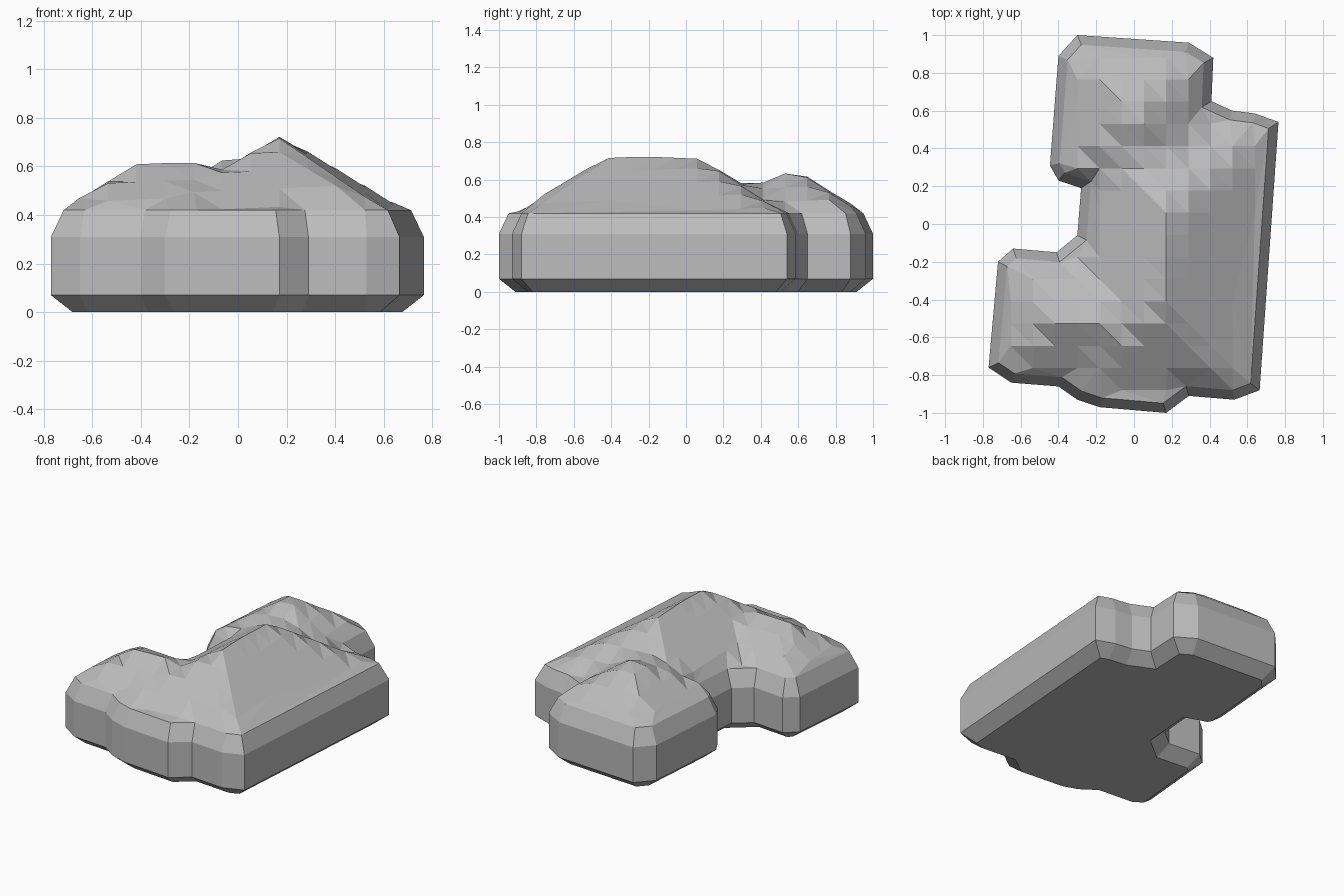
import bpy
import bmesh
from mathutils import Vector
from mathutils.geometry import delaunay_2d_cdt, intersect_point_line

cube = bpy.data.objects.get("Cube")
if cube:
    bpy.data.objects.remove(cube, do_unlink=True)

EAVE = 0.42
TILT = 0.067
STEP = 0.1175

# Footprint of the building, counterclockwise
outline = [Vector(p) for p in (
    (-0.77, -0.76), (-0.65, -0.84), (-0.40, -0.86), (-0.30, -0.93),
    (-0.18, -0.97), (0.17, -1.0), (0.29, -0.91), (0.53, -0.93),
    (0.665, -0.88), (0.765, 0.54), (0.64, 0.585), (0.52, 0.60),
    (0.41, 0.65), (0.42, 0.88), (0.29, 0.96), (-0.30, 1.0),
    (-0.40, 0.89), (-0.445, 0.31), (-0.40, 0.23), (-0.28, 0.19),
    (-0.30, -0.06), (-0.41, -0.15), (-0.64, -0.13), (-0.72, -0.20))]
count = len(outline)


def inset(points, amount):
    """Move every side of the loop inward by the same distance."""
    result = []
    for i, p in enumerate(points):
        a = (p - points[i - 1]).normalized()
        b = (points[(i + 1) % count] - p).normalized()
        na, nb = Vector((-a.y, a.x)), Vector((-b.y, b.x))
        result.append(p + (na + nb) * amount / (1 + na.dot(nb)))
    return result


def hip(u, v, left, right, front, back, slope, top):
    """Height of a hipped roof over a rectangle."""
    reach = min(u - left, right - u, v - front, back - v)
    return min(EAVE + slope * reach, top)


def roof_height(x, y):
    u, v = x - TILT * y, y + TILT * x
    return max(
        EAVE,
        hip(u, v, -0.29, 0.66, -0.89, 0.55, 0.64, 0.725),   # main block
        hip(u, v, -0.69, 0.20, -0.86, -0.19, 0.62, 0.615),  # front wing
        hip(u, v, -0.42, 0.35, 0.16, 0.95, 0.64, 0.635))    # back wing


bm = bmesh.new()

# Sloped footing, walls and bevelled eaves
rim = inset(outline, 0.05)
levels = ((inset(outline, 0.085), 0.0), (outline, 0.07), (outline, 0.31), (rim, EAVE))
rings = [[bm.verts.new((p.x, p.y, z)) for p in loop] for loop, z in levels]
for low, high in zip(rings, rings[1:]):
    for i in range(count):
        j = (i + 1) % count
        bm.faces.new((low[i], low[j], high[j], high[i]))
bm.faces.new(rings[0][::-1])


def clear_of_rim(p):
    for i in range(count):
        a, b = rim[i - 1], rim[i]
        near, t = intersect_point_line(p, a, b)
        t = min(max(t, 0), 1)
        if (a.lerp(b, t) - p.to_2d()).length < 0.035:
            return False
    return True


# Faceted hipped roofs over the whole footprint
points = list(rim)
for i in range(-8, 6):
    for j in range(-5, 13):
        p = Vector((0.17 + i * STEP, -0.41 + j * STEP))
        if clear_of_rim(p):
            points.append(p)
verts, edges, faces, origins, _, _ = delaunay_2d_cdt(
    points, [], [list(range(count))], 1, 1e-5)
made = {}
for face in faces:
    for k in face:
        if k not in made:
            x, y = verts[k]
            on_rim = any(o < count for o in origins[k])
            made[k] = bm.verts.new((x, y, EAVE if on_rim else roof_height(x, y)))
    bm.faces.new([made[k] for k in face])

bmesh.ops.remove_doubles(bm, verts=bm.verts, dist=0.0005)
bmesh.ops.recalc_face_normals(bm, faces=bm.faces)
mesh = bpy.data.meshes.new("building")
bm.to_mesh(mesh)
bm.free()

# Plain grey over everything
grey = bpy.data.materials.new("plain_grey")
grey.use_nodes = True
colour = (0.5, 0.5, 0.5, 1.0)
grey.diffuse_color = colour
grey.node_tree.nodes["Principled BSDF"].inputs["Base Color"].default_value = colour
mesh.materials.append(grey)

building = bpy.data.objects.new("building", mesh)
bpy.context.collection.objects.link(building)
